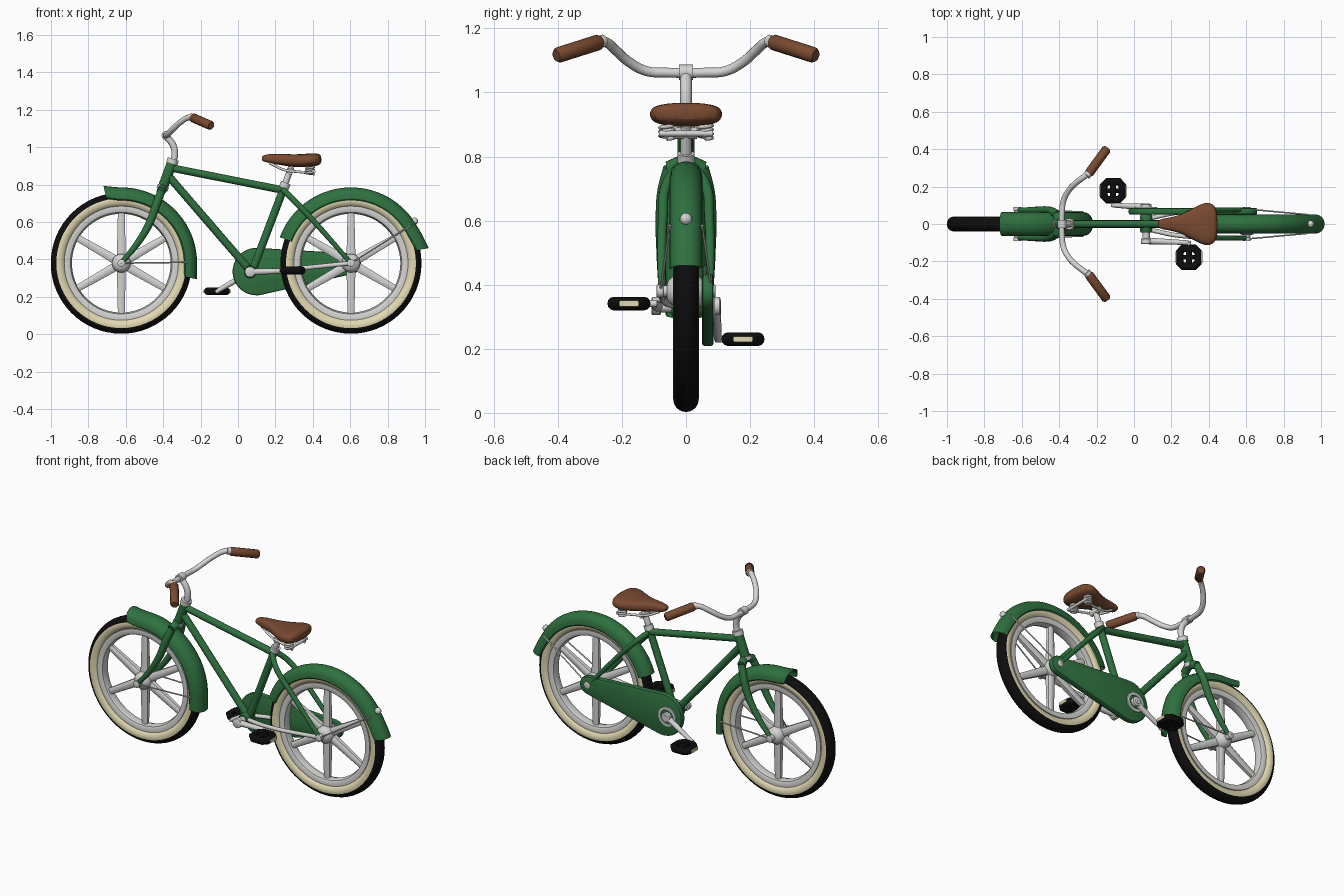
import bpy, bmesh, math
from mathutils import Vector

if "Cube" in bpy.data.objects:
    bpy.data.objects.remove(bpy.data.objects["Cube"])


def material(name, rgb):
    m = bpy.data.materials.new(name)
    m.diffuse_color = (*rgb, 1)
    m.use_nodes = True
    m.node_tree.nodes["Principled BSDF"].inputs["Base Color"].default_value = m.diffuse_color
    return m


GREEN = material("green_paint", (0.028, 0.165, 0.05))
SILVER = material("silver_metal", (0.66, 0.66, 0.65))
BROWN = material("brown_leather", (0.19, 0.068, 0.03))
CREAM = material("cream", (0.76, 0.69, 0.44))
BLACK = material("black_rubber", (0.004, 0.004, 0.004))


def finish(ob, angle=40):
    bpy.ops.object.select_all(action='DESELECT')
    ob.select_set(True)
    bpy.context.view_layer.objects.active = ob
    bpy.ops.object.shade_smooth_by_angle(angle=math.radians(angle))
    return ob


def from_bmesh(name, bm, *mats):
    bmesh.ops.recalc_face_normals(bm, faces=bm.faces)
    me = bpy.data.meshes.new(name)
    bm.to_mesh(me)
    bm.free()
    for m in mats:
        me.materials.append(m)
    ob = bpy.data.objects.new(name, me)
    bpy.context.collection.objects.link(ob)
    return finish(ob)


def tube(name, pts, r, mat, smooth=False, closed=False):
    """Round tube along points; r is one radius or one per point."""
    cu = bpy.data.curves.new(name, 'CURVE')
    cu.dimensions = '3D'
    cu.bevel_depth, cu.bevel_resolution, cu.use_fill_caps = 1, 4, True
    cu.resolution_u = 8
    radii = r if isinstance(r, (list, tuple)) else [r] * len(pts)
    sp = cu.splines.new('BEZIER')
    sp.bezier_points.add(len(pts) - 1)
    for bp, p, rad in zip(sp.bezier_points, pts, radii):
        bp.co, bp.radius = p, rad
        bp.handle_left_type = bp.handle_right_type = 'AUTO' if smooth else 'VECTOR'
    sp.use_cyclic_u = closed
    if not smooth:
        cu.resolution_u = 1
    ob = bpy.data.objects.new(name, cu)
    bpy.context.collection.objects.link(ob)
    bpy.ops.object.select_all(action='DESELECT')
    ob.select_set(True)
    bpy.context.view_layer.objects.active = ob
    bpy.ops.object.convert(target='MESH')
    ob = bpy.context.object
    ob.data.materials.clear()
    ob.data.materials.append(mat)
    return finish(ob)


def lathe(name, profile, cx, cz, mats, n=64, arc=None, flare=None, rule=None, closed=True):
    """Turn (radius, y) profile about a y-axis through (cx, cz); arc gives a partial turn in degrees."""
    bm = bmesh.new()
    a0, a1 = arc or (0, 360)
    rows = []
    for i in range(n + 1 if arc else n):
        t = i / n
        a = math.radians(a0 + (a1 - a0) * t)
        d = flare(t) if flare else 0
        rows.append([bm.verts.new((cx + (r + d) * math.cos(a), y, cz + (r + d) * math.sin(a)))
                     for r, y in profile])
    k = len(profile)
    for i in range(n):
        p, q = rows[i], rows[(i + 1) % len(rows)]
        for j in range(k if closed else k - 1):
            f = bm.faces.new((p[j], p[(j + 1) % k], q[(j + 1) % k], q[j]))
            if rule:
                f.material_index = rule((profile[j][0] + profile[(j + 1) % k][0]) / 2)
    return from_bmesh(name, bm, *mats)


def cylinder(name, x, z, y0, y1, r, mat):
    return lathe(name, [(0.0005, y0), (r * .85, y0), (r, y0 + (y1 - y0) * .1),
                        (r, y1 - (y1 - y0) * .1), (r * .85, y1), (0.0005, y1)], x, z, [mat], 28)


def box(name, c, size, mat, bevel=0):
    bm = bmesh.new()
    bmesh.ops.create_cube(bm, size=1)
    for v in bm.verts:
        v.co = Vector([c[i] + v.co[i] * size[i] for i in range(3)])
    if bevel:
        bmesh.ops.bevel(bm, geom=bm.edges[:], offset=bevel, segments=2, affect='EDGES', profile=.5)
    return from_bmesh(name, bm, mat)


# Wheels: two-colour tyre, rim, hub, six broad spokes
FX, RX, WZ = -0.624, 0.604, 0.38
tyre = [(0.337 + 0.04 * math.cos(2 * math.pi * i / 24), 0.04 * math.sin(2 * math.pi * i / 24)) for i in range(24)]
for side, wx in (("front", FX), ("rear", RX)):
    lathe(side + "_tyre", tyre, wx, WZ, [BLACK, CREAM], rule=lambda r: 0 if r > 0.349 else 1)
    lathe(side + "_rim", [(0.305, -0.03), (0.285, -0.032), (0.272, -0.026), (0.264, 0),
                          (0.272, 0.026), (0.285, 0.032), (0.305, 0.03)], wx, WZ, [SILVER])
    lathe(side + "_hub", [(0.001, -0.085), (0.016, -0.085), (0.018, -0.06), (0.034, -0.055), (0.05, -0.035),
                          (0.05, 0.035), (0.034, 0.055), (0.018, 0.06), (0.016, 0.085), (0.001, 0.085)],
          wx, WZ, [SILVER], 28)
    bm = bmesh.new()
    for k in range(6):
        a = math.radians(90 + 60 * k)
        u, w = Vector((math.cos(a), 0, math.sin(a))), Vector((-math.sin(a), 0, math.cos(a)))
        ends = []
        for r, hw, hy in ((0.03, 0.024, 0.022), (0.28, 0.018, 0.014)):
            o = Vector((wx, 0, WZ)) + u * r
            ends.append([bm.verts.new(o + w * (hw * s) + Vector((0, hy * t, 0)))
                         for s, t in ((-1, -.6), (-.5, -1), (.5, -1), (1, -.6), (1, .6), (.5, 1), (-.5, 1), (-1, .6))])
        for j in range(8):
            bm.faces.new((ends[0][j], ends[0][(j + 1) % 8], ends[1][(j + 1) % 8], ends[1][j]))
    from_bmesh(side + "_spokes", bm, SILVER)


# Fenders: arched section swept round each wheel, flared at the tips
def fender(name, wx, half, arc, flare):
    outer = [(0.342 + 0.063 * math.sin(math.pi * i / 12) ** .8, -half * math.cos(math.pi * i / 12)) for i in range(13)]
    inner = [(r - 0.007, y * 0.9) for r, y in reversed(outer)]
    lathe(name, outer + inner, wx, WZ, [GREEN], 48, arc, flare)


fender("front_fender", FX, 0.064, (103, -12), lambda t: 0.02 * max(0, 1 - t / .12) ** 2 + 0.01 * max(0, (t - .9) / .1) ** 2)
fender("rear_fender", RX, 0.052, (160, 11), lambda t: 0.018 * max(0, (t - .85) / .15) ** 2)

# Frame tubes
tube("head_tube", [(-.352, 0, .92), (-.402, 0, .785)], 0.027, GREEN)
tube("top_tube", [(-.36, 0, .89), (.245, 0, .77)], 0.02, GREEN)
tube("down_tube", [(-.375, 0, .85), (.065, 0, .34)], 0.021, GREEN)
tube("seat_tube", [(.252, 0, .80), (.075, 0, .335)], 0.021, GREEN)
tube("upper_headset", [(-.346, 0, .937), (-.354, 0, .913)], 0.031, SILVER)
tube("lower_headset", [(-.399, 0, .793), (-.406, 0, .773)], 0.031, SILVER)
tube("fork_crown", [(-.412, -.055, .762), (-.402, 0, .78), (-.412, .055, .762)], 0.024, GREEN, True)
for s, side in ((-1, "left"), (1, "right")):
    tube(side + "_fork_blade", [(-.41, s * .05, .765), (-.438, s * .068, .69), (-.475, s * .074, .59),
                                (-.535, s * .074, .49), (FX, s * .074, WZ)], [.021, .022, .021, .018, .012], GREEN, True)
    tube(side + "_seat_stay", [(.24, s * .015, .775), (.30, s * .06, .715), (.40, s * .072, .61), (RX, s * .076, WZ)],
         [.016, .016, .015, .012], GREEN, True)
    tube(side + "_chain_stay", [(.08, s * .03, .335), (.24, s * .062, .345), (RX, s * .075, WZ)], 0.012, SILVER, True)
    tube(side + "_rear_fender_stay", [(RX, s * .08, WZ), (.93, s * .05, .585)], 0.004, SILVER)
    tube(side + "_front_fender_stay", [(FX, s * .08, WZ), (-.27, s * .064, .385)], 0.004, SILVER)
    for end, wx in (("front", FX), ("rear", RX)):
        cylinder(f"{side}_{end}_axle_nut", wx, WZ, s * .07, s * .092, 0.02, SILVER)

# Rear reflector
bm = bmesh.new()
bmesh.ops.create_uvsphere(bm, u_segments=16, v_segments=10, radius=0.019)
bmesh.ops.translate(bm, verts=bm.verts, vec=(.944, 0, .605))
from_bmesh("rear_reflector", bm, SILVER)

# Stem, handlebar and grips
tube("stem", [(-.347, 0, .92), (-.338, 0, .965), (-.347, 0, 1.01), (-.385, 0, 1.06)], 0.018, SILVER, True)
tube("bar_clamp", [(-.385, -.022, 1.063), (-.385, .022, 1.063)], 0.024, SILVER)
half_bar = [(-.385, .06, 1.062), (-.378, .12, 1.066), (-.352, .175, 1.093), (-.31, .22, 1.132),
            (-.268, .252, 1.158), (-.235, .28, 1.16), (-.20, .325, 1.145)]
tube("handlebar", [(x, -y, z) for x, y, z in reversed(half_bar)] + half_bar, 0.0155, SILVER, True)
for s, side in ((-1, "left"), (1, "right")):
    tube(side + "_grip", [(-.243, s * .268, 1.158), (-.238, s * .275, 1.156), (-.148, s * .398, 1.117),
                          (-.143, s * .405, 1.115)], [.02, .025, .025, .019], BROWN)
    tube(side + "_grip_collar", [(-.254, s * .258, 1.161), (-.242, s * .27, 1.158)], 0.02, SILVER)

# Saddle: lofted sections (x, half width, top, bottom)
bm = bmesh.new()
rings = []
for x, w, t, b in ((.127, .014, .95, .932), (.135, .025, .958, .922), (.18, .033, .966, .913), (.24, .045, .965, .902),
                   (.30, .076, .961, .893), (.36, .11, .965, .892), (.40, .118, .969, .896), (.432, .102, .967, .902),
                   (.447, .06, .952, .916)):
    ring = []
    for i in range(20):
        c, s = math.cos(math.pi * i / 10), math.sin(math.pi * i / 10)
        ring.append(bm.verts.new((x, w * math.copysign(abs(c) ** .8, c),
                                  (t + b) / 2 + (t - b) / 2 * math.copysign(abs(s) ** .7, s))))
    rings.append(ring)
for p, q in zip(rings, rings[1:]):
    for i in range(20):
        bm.faces.new((p[i], p[(i + 1) % 20], q[(i + 1) % 20], q[i]))
bm.faces.new(rings[0])
bm.faces.new(rings[-1])
saddle = from_bmesh("saddle", bm, BROWN)
saddle.modifiers.new("smooth", 'SUBSURF').levels = 1
saddle.modifiers["smooth"].render_levels = 1
finish(saddle, 80)

# Seat post, rails and springs
tube("seat_post", [(.245, 0, .785), (.285, 0, .895)], 0.017, SILVER)
tube("seat_collar", [(.245, 0, .782), (.256, 0, .81)], 0.027, SILVER)
tube("seat_clamp", [(.278, -.035, .872), (.278, .035, .872)], 0.018, SILVER)
tube("spring_bar", [(.405, -.085, .872), (.405, .085, .872)], 0.009, SILVER)
for s, side in ((-1, "left"), (1, "right")):
    tube(side + "_seat_rail", [(.17, s * .012, .915), (.25, s * .028, .878), (.33, s * .045, .868), (.40, s * .06, .86)],
         0.007, SILVER, True)
    tube(side + "_seat_spring", [(.385 + .021 * math.cos(i * math.pi / 4), s * .06 + .021 * math.sin(i * math.pi / 4),
                                  .855 + .0016 * i) for i in range(29)], 0.006, SILVER)

# Chain guard: rounded taper from crank to rear axle
bm = bmesh.new()
outline = [(.098 + .127 * math.cos(math.radians(a)), .335 + .127 * math.sin(math.radians(a))) for a in range(84, 285, 10)]
outline += [(RX + .055 * math.cos(math.radians(a)), WZ - .003 + .055 * math.sin(math.radians(a))) for a in range(-78, 85, 18)]
face = bm.faces.new([bm.verts.new((x, .05, z)) for x, z in outline])
ext = bmesh.ops.extrude_face_region(bm, geom=[face])
bmesh.ops.translate(bm, verts=[v for v in ext["geom"] if isinstance(v, bmesh.types.BMVert)], vec=(0, .036, 0))
caps = [f for f in bm.faces if len(f.verts) > 4]
bmesh.ops.bevel(bm, geom=list({e for f in caps for e in f.edges}), offset=.009, segments=2, affect='EDGES', profile=.5)
from_bmesh("chain_guard", bm, GREEN)

# Cranks and pedals
BX, BZ = 0.065, 0.333
cylinder("bottom_bracket", BX, BZ, -.045, .05, .034, GREEN)
cylinder("crank_axle", BX, BZ, -.105, .11, .02, SILVER)
lathe("guard_ring", [(.04, .08), (.062, .08), (.058, .091), (.044, .091)], BX, BZ, [SILVER], 32)
for s, side, px, pz in ((-1, "left", .293, .341), (1, "right", -.112, .23)):
    tube(side + "_crank_arm", [(BX, s * .09, BZ), (px, s * .1, pz)], [.018, .012], SILVER)
    cylinder(side + "_crank_boss", BX, BZ, s * .078, s * .108, .028, SILVER)
    tube(side + "_pedal_axle", [(px, s * .09, pz), (px, s * .18, pz)], 0.011, SILVER)
    cy = s * .178
    ring = [(.049, .028), (.030, .048), (-.030, .048), (-.049, .028),
            (-.049, -.028), (-.030, -.048), (.030, -.048), (.049, -.028)]
    tube(side + "_pedal_frame", [(px + x, cy + y, pz) for x, y in ring], 0.021, BLACK, closed=True)
    box(side + "_pedal_core", (px, cy, pz), (.032, .11, .036), BLACK, .006)
    box(side + "_pedal_bridge", (px, cy, pz), (.10, .022, .03), BLACK, .005)
    for e in (-1, 1):
        box(f"{side}_pedal_reflector_{'rear' if e > 0 else 'front'}", (px + e * .069, cy, pz), (.006, .06, .018), CREAM)
